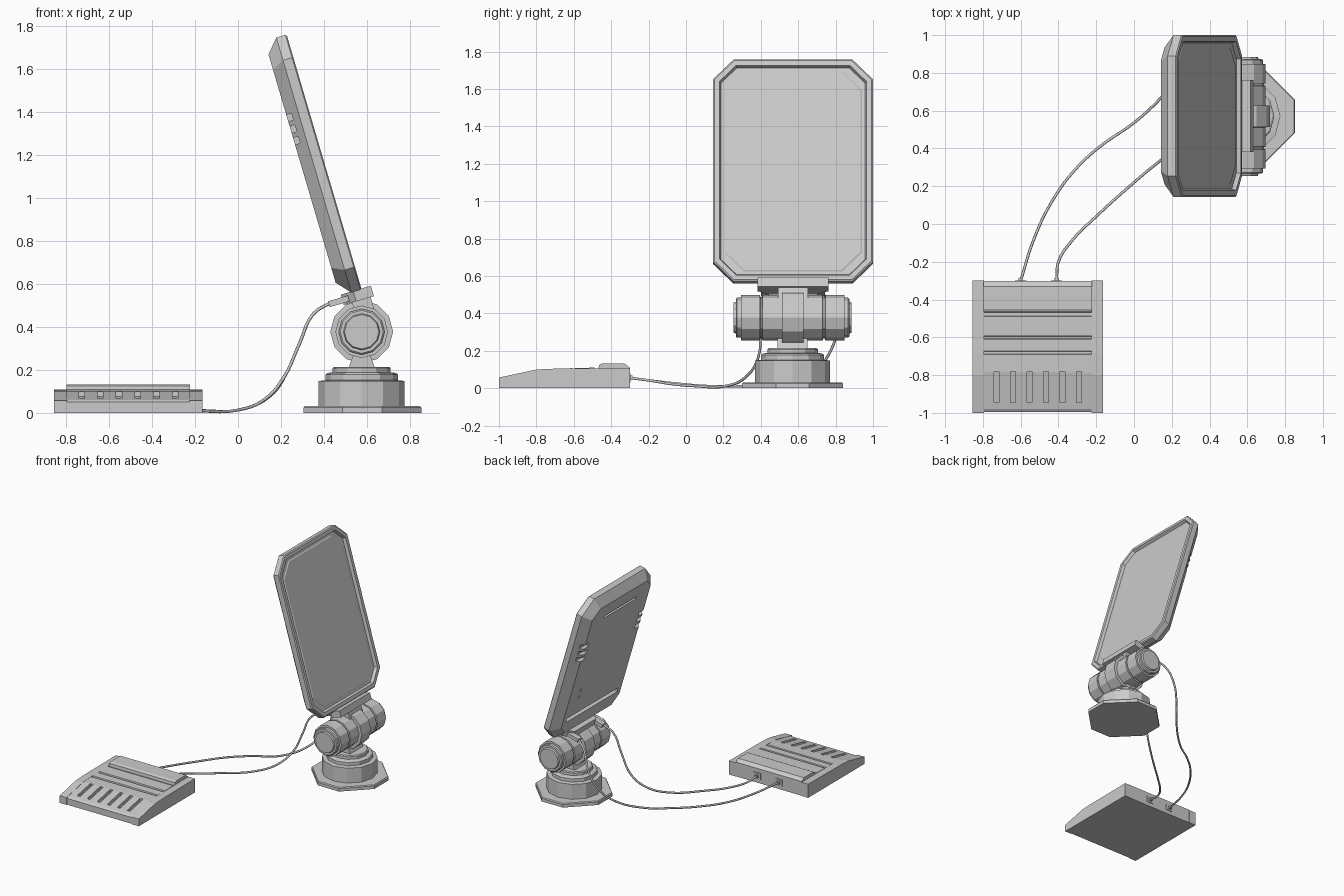
import bpy, bmesh
from math import sin, cos, pi, radians
from mathutils import Matrix, Vector

if "Cube" in bpy.data.objects:
    bpy.data.objects.remove(bpy.data.objects["Cube"])

TILT = Matrix.Translation((.575, .572, .573)) @ Matrix.Rotation(radians(-16.4), 4, 'Y')
IDENT = Matrix.Identity(4)


def loft(name, rings, mat=IDENT):
    """Skin a closed solid through rings with equal point counts."""
    bm = bmesh.new()
    vs = [[bm.verts.new(mat @ Vector(p)) for p in r] for r in rings]
    n = len(rings[0])
    for a, b in zip(vs, vs[1:]):
        for i in range(n):
            j = (i + 1) % n
            bm.faces.new((a[i], a[j], b[j], b[i]))
    bm.faces.new(vs[0][::-1])
    bm.faces.new(vs[-1])
    bmesh.ops.recalc_face_normals(bm, faces=bm.faces[:])
    me = bpy.data.meshes.new(name)
    bm.to_mesh(me)
    bm.free()
    ob = bpy.data.objects.new(name, me)
    bpy.context.collection.objects.link(ob)
    return ob


def box(name, x, y, z, mat=IDENT):
    return loft(name, [[(x[0], y[0], h), (x[1], y[0], h), (x[1], y[1], h), (x[0], y[1], h)] for h in z], mat)


def extrude_x(name, profile, x0, x1):
    return loft(name, [[(x, y, z) for y, z in profile] for x in (x0, x1)])


def lathe(name, profile, center, axis='Z', n=12):
    mat = Matrix.Translation(center)
    if axis == 'Y':
        mat = mat @ Matrix.Rotation(-pi / 2, 4, 'X')
    return loft(name, [[(r * cos(2 * pi * i / n), r * sin(2 * pi * i / n), h) for i in range(n)]
                       for r, h in profile], mat)


def octagon(hx, hy, cx):
    """Rectangle outline with cut corners."""
    return [(hx, hy - cx), (hx - cx, hy), (cx - hx, hy), (-hx, hy - cx),
            (-hx, cx - hy), (cx - hx, -hy), (hx - cx, -hy), (hx, cx - hy)]


def carve(ob, cutters):
    bpy.context.view_layer.objects.active = ob
    for c in cutters:
        m = ob.modifiers.new('cut', 'BOOLEAN')
        m.operation, m.solver, m.object = 'DIFFERENCE', 'EXACT', c
        bpy.ops.object.modifier_apply(modifier=m.name)
        bpy.data.objects.remove(c, do_unlink=True)


# screen housing: tapered back, rim and recessed pane
def outline(w, inset, extra=0):
    c = .11 - .586 * inset + extra
    return [(w, y, u + .618) for y, u in octagon(.428 - inset, .618 - inset, c)]


screen = loft('screen_housing', [outline(-.107, .065), outline(-.05, 0), outline(-.006, 0),
                                 outline(0, .008), outline(0, .034), outline(-.022, .042),
                                 outline(-.022, .06, .03), outline(-.018, .068, .03)], TILT)

# grooves, side vents and sockets in the back of the screen
cuts = [box('cut', (-.2, -.08), (-.32, .32), (.17, .205), TILT),
        box('cut', (-.2, -.092), (-.2, .2), (1.05, 1.07), TILT)]
for s in (-1, 1):
    for u in (.75, .806, .862):
        cuts.append(box('cut', (-.2, -.082), sorted((s * .31, s * .42)), (u - .016, u + .016), TILT))
for u in (.36, .42):
    cuts.append(box('cut', (-.2, -.095), (.22, .24), (u - .01, u + .01), TILT))
carve(screen, cuts)

# bracket joining the screen to the hinge, narrower towards the back
loft('screen_bracket', [[(.046, -.19, u), (.046, .19, u), (-.04, .19, u), (-.1, .13, u),
                         (-.1, -.13, u), (-.04, -.19, u)] for u in (-.045, .005)], TILT)
box('bracket_neck', (-.06, .03), (-.08, .08), (-.12, -.04), TILT)

# hinge barrel with end caps, grooves and raised centre band
half = [(.08, -.315), (.085, -.303), (.1, -.303), (.107, -.297), (.107, -.277), (.122, -.277),
        (.122, -.175), (.112, -.173), (.112, -.163), (.122, -.161), (.122, -.058), (.146, -.057)]
lathe('hinge_barrel', half + [(r, -h) for r, h in reversed(half)], (.575, .57, .377), 'Y')

# pedestal
loft('hinge_post', [[(.575 + x * sx, .57 + y * sy, z) for sx, sy in ((1, 1), (-1, 1), (-1, -1), (1, -1))]
                    for x, y, z in ((.065, .08, .2), (.035, .08, .28))])
lathe('pedestal', [(.2, .025), (.2, .148), (.168, .152), (.168, .178), (.158, .186),
                   (.135, .188), (.135, .208), (.128, .214)], (.575, .57, 0))
loft('base_plate', [[(.578 + x * k, .57 + y * k, z) for x, y in octagon(.274, .27, .182)]
                    for k, z in ((1, 0), (1, .024), (.98, .031))])

# keyboard body with stepped top and side rails
body = extrude_x('keyboard_body', [
    (-.995, 0), (-.995, .05), (-.98, .06), (-.785, .1), (-.69, .104), (-.687, .095), (-.675, .095),
    (-.672, .105), (-.61, .107), (-.607, .097), (-.595, .097), (-.592, .108), (-.49, .11),
    (-.487, .1), (-.468, .1), (-.465, .124), (-.45, .132), (-.33, .132), (-.303, .112), (-.303, 0)],
    -.797, -.223)
rail = [(-1, 0), (-1, .057), (-.8, .1), (-.69, .105), (-.3, .108), (-.3, 0)]
for x in (-.855, -.225):
    extrude_x('keyboard_side_rail', rail, x, x + .06)

# sloped key slots
slot = [(-.945, .044), (-.945, .2), (-.782, .2), (-.782, .077)]
carve(body, [extrude_x('cut', slot, -.74 + .087 * i, -.714 + .087 * i) for i in range(6)])

# sockets and plugs
for x in (-.6, -.41):
    box('keyboard_socket', (x - .03, x + .03), (-.31, -.298), (.03, .08))
    box('keyboard_plug', (x - .012, x + .012), (-.3, -.285), (.043, .067))
for y in (-.15, .15):
    box('screen_plug', (-.165, -.07), (y - .022, y + .022), (-.036, -.008), TILT)


# cables
def cable(name, pts):
    cu = bpy.data.curves.new(name, 'CURVE')
    cu.dimensions = '3D'
    cu.bevel_depth, cu.bevel_resolution, cu.resolution_u = .0075, 1, 5
    cu.use_fill_caps = True
    sp = cu.splines.new('BEZIER')
    sp.bezier_points.add(len(pts) - 1)
    for b, p in zip(sp.bezier_points, pts):
        b.co = p
        b.handle_left_type = b.handle_right_type = 'AUTO'
    bpy.context.collection.objects.link(bpy.data.objects.new(name, cu))


cable('cable_far', [(-.6, -.3, .055), (-.53, -.08, .028), (-.44, .11, .012), (-.31, .29, .011),
                    (-.18, .41, .011), (.005, .54, .014), (.15, .675, .08), (.22, .76, .175),
                    (.285, .805, .32), (.35, .77, .46), (.43, .722, .512)])
cable('cable_near', [(-.41, -.3, .055), (-.4, -.2, .042), (-.33, -.09, .024), (-.2, .04, .012),
                     (0, .22, .013), (.12, .32, .06), (.21, .385, .16), (.285, .4, .32),
                     (.35, .405, .46), (.43, .422, .512)])
